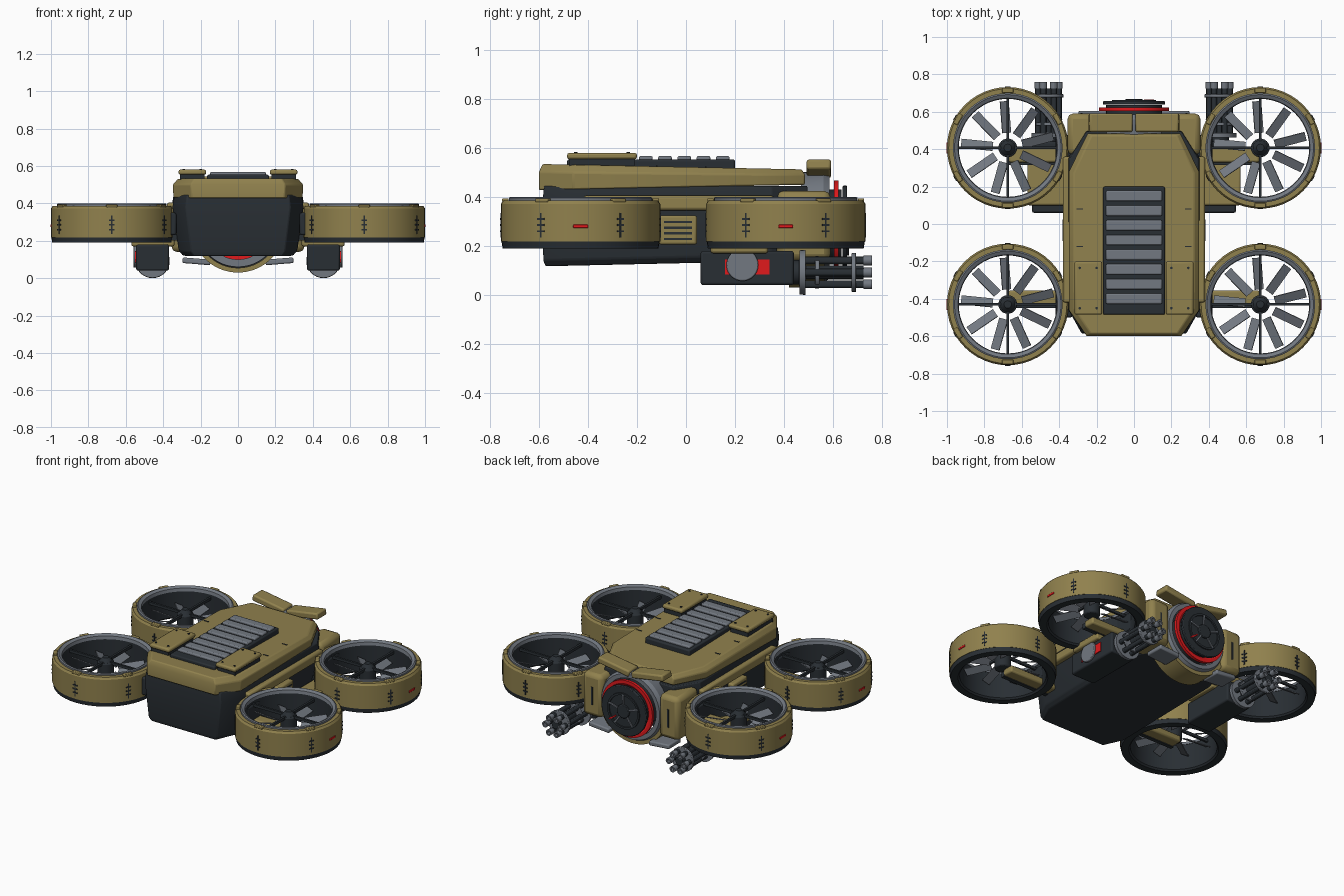
import bpy, bmesh
from math import sin, cos, pi, radians
from mathutils import Vector

if "Cube" in bpy.data.objects:
    bpy.data.objects.remove(bpy.data.objects["Cube"])


def material(name, rgb):
    m = bpy.data.materials.new(name)
    m.diffuse_color = (*rgb, 1)
    m.use_nodes = True
    m.node_tree.nodes["Principled BSDF"].inputs["Base Color"].default_value = m.diffuse_color
    return m


GOLD = material("olive_gold", (0.28, 0.22, 0.075))
DARK = material("dark_metal", (0.022, 0.028, 0.034))
GREY = material("grey_metal", (0.17, 0.19, 0.22))
RED = material("red_accent", (0.75, 0.01, 0.012))
Y_AXIS, X_AXIS = (-pi / 2, 0, 0), (0, pi / 2, 0)


def finish(bm, name, mat, loc=(0, 0, 0), rot=(0, 0, 0), bevel=0):
    bmesh.ops.recalc_face_normals(bm, faces=bm.faces)
    me = bpy.data.meshes.new(name)
    bm.to_mesh(me)
    bm.free()
    me.materials.append(mat)
    ob = bpy.data.objects.new(name, me)
    bpy.context.collection.objects.link(ob)
    ob.location, ob.rotation_euler = loc, rot
    if bevel:
        b = ob.modifiers.new("bevel", 'BEVEL')
        b.width, b.segments, b.limit_method = bevel, 2, 'ANGLE'
    return ob


def box(name, c, d, mat, rot=(0, 0, 0), bevel=0):
    bm = bmesh.new()
    bmesh.ops.create_cube(bm, size=1)
    bmesh.ops.scale(bm, vec=d, verts=bm.verts)
    return finish(bm, name, mat, c, rot, bevel)


def span(name, x, y, z, mat, bevel=0):
    """Box given by its ranges on each axis."""
    r = (x, y, z)
    return box(name, [(a + b) / 2 for a, b in r], [abs(b - a) for a, b in r], mat, bevel=bevel)


def cyl(name, c, r, depth, mat, rot=(0, 0, 0), seg=32, bevel=0, r2=None):
    bm = bmesh.new()
    bmesh.ops.create_cone(bm, cap_ends=True, segments=seg, radius1=r,
                          radius2=r if r2 is None else r2, depth=depth)
    return finish(bm, name, mat, c, rot, bevel)


def lathe(name, profile, mat, loc=(0, 0, 0), rot=(0, 0, 0), seg=48, a0=0, a1=360):
    """Closed (radius, height) profile turned about z, fully or in part."""
    bm = bmesh.new()
    full = a1 - a0 == 360
    rings = []
    for i in range(seg if full else seg + 1):
        a = radians(a0 + (a1 - a0) * i / seg)
        rings.append([bm.verts.new((r * cos(a), r * sin(a), z)) for r, z in profile])
    n = len(profile)
    for i in range(seg):
        p, q = rings[i], rings[(i + 1) % len(rings)]
        for j in range(n):
            bm.faces.new((p[j], p[(j + 1) % n], q[(j + 1) % n], q[j]))
    if not full:
        bm.faces.new(rings[0])
        bm.faces.new(rings[-1])
    return finish(bm, name, mat, loc, rot)


def shell(name, half, levels, mat, bevel=0):
    """Mirrored plan outline stacked at levels of (x scale, y scale, z, slope along y)."""
    plan = half + [(-x, y) for x, y in reversed(half)]
    bm = bmesh.new()
    rings = [[bm.verts.new((x * sx, y * sy, z + k * y)) for x, y in plan]
             for sx, sy, z, k in levels]
    n = len(plan)
    for p, q in zip(rings, rings[1:]):
        for j in range(n):
            bm.faces.new((p[j], p[(j + 1) % n], q[(j + 1) % n], q[j]))
    bm.faces.new(rings[0])
    bm.faces.new(rings[-1])
    return finish(bm, name, mat, bevel=bevel)


# Hull and top cover
shell("hull", [(.28, -.585), (.35, -.46), (.355, .35), (.26, .5)],
      [(.84, .98, .13, .022), (.9, .995, .155, .022), (1, 1, .38, 0), (.97, .99, .445, 0)], DARK, .006)
shell("top_cover", [(.25, -.6), (.345, -.46), (.345, .28), (.245, .485)],
      [(1, 1, .44, .02), (1.01, 1, .495, -.01), (.93, .975, .522, -.02)], GOLD, .006)
span("vent_base", (-.165, .165), (-.485, .2), (.5, .553), DARK, .008)
for i in range(8):
    box("vent_slat", (0, .15 - i * .0785, .556), (.3, .056, .022), GREY, bevel=.007)

for s in (1, -1):
    # Hull side panels with louvres
    span("side_sill", (s * .3, s * .38), (-.42, .36), (.345, .405), GOLD, .012)
    span("louvre_frame", (s * .33, s * .38), (-.11, .045), (.205, .325), GOLD, .01)
    for i in range(4):
        span("louvre_slot", (s * .37, s * .383), (-.09, .025), (.224 + i * .023, .233 + i * .023), DARK)
    # Top hatches with bolts and cover seams
    span("hatch_gasket", (s * .18, s * .31), (-.475, -.21), (.5, .556), DARK)
    span("hatch", (s * .17, s * .318), (-.485, -.2), (.553, .58), GOLD, .01)
    for y in (-.45, -.235):
        for x in (.2, .29):
            cyl("hatch_bolt", (s * x, y, .581), .007, .006, DARK, seg=10)
    for y in (-.12, .08):
        box("cover_seam", (s * .29, y, .523 - .02 * y), (.035, .006, .004), DARK)
    # Cheeks, visor and plates around the sensor eye
    span("eye_cheek", (s * .21, s * .355), (.37, .59), (.14, .425), GOLD, .028)
    span("cheek_slot", (s * .275, s * .287), (.58, .593), (.22, .34), DARK)
    box("visor", (s * .125, .542, .515), (.235, .1, .042), GOLD, (0, -s * .16, 0), .01)
    box("visor_strut", (s * .06, .56, .485), (.014, .02, .07), GREY)
    box("chin_plate", (s * .222, .54, .09), (.15, .13, .03), GREY, (0, -s * .08, 0), .008)

# Sensor eye on the end of the hull
E = (0, 0, .28)
lathe("eye_cradle", [(.25, .42), (.25, .565), (.225, .565), (.225, .42)], GOLD, E, Y_AXIS, 24, 25, 155)
lathe("eye_housing", [(.22, .47), (.228, .56), (.215, .585), (.188, .585), (.18, .47)], GREY, E, Y_AXIS)
cyl("eye_core", (0, .55, .28), .15, .17, DARK, Y_AXIS)
lathe("eye_red_ring", [(.187, .603), (.187, .622), (.168, .622), (.14, .603)], RED, E, Y_AXIS)
cyl("eye_disc", (0, .648, .28), .166, .018, DARK, Y_AXIS, 48, .004)
lathe("eye_disc_ridge", [(.12, .65), (.118, .664), (.105, .664), (.103, .65)], DARK, E, Y_AXIS)
cyl("eye_lens", (0, .66, .28), .045, .018, DARK, Y_AXIS, 24, .004)
for i in range(5):
    a = 2 * pi * i / 5 + .3
    box("eye_spoke", (.075 * cos(a), .66, .28 + .075 * sin(a)), (.07, .008, .01), GREY, (0, -a, 0))
box("eye_marker", (.08, .662, .22), (.06, .008, .009), RED, (0, radians(35), 0))


def rotor(cx, cy, s):
    """Ducted fan; s is the outward side."""
    c = (cx, cy, 0)
    lathe("duct_band", [(.325, .218), (.325, .372), (.316, .385), (.29, .385), (.29, .218)], GOLD, c)
    lathe("duct_lip", [(.293, .37), (.293, .396), (.285, .4), (.266, .39), (.262, .37)], GREY, c)
    lathe("duct_liner", [(.292, .372), (.265, .372), (.262, .2), (.272, .19), (.318, .19), (.323, .22), (.292, .22)], DARK, c)
    for i in range(6):
        a = radians(30 + 60 * i)
        u = Vector((cos(a), sin(a), 0))
        p = Vector(c) + u * .324
        box("rim_tab", Vector((cx, cy, .386)) + u * .307, (.026, .06, .016), GOLD, (0, 0, a), .004)
        box("band_seam", p + Vector((0, 0, .285)), (.006, .007, .1), DARK, (0, 0, a))
        for z in (.26, .285, .31):
            box("seam_stitch", p + Vector((0, 0, z)), (.008, .032, .008), DARK, (0, 0, a))
    box("band_light", (cx + s * .322, cy, .28), (.012, .06, .014), RED, bevel=.003)
    # Fan blades, hub and guard cross
    for i in range(9):
        a = 2 * pi * i / 9 + .25
        box("fan_blade", (cx + .165 * cos(a), cy + .165 * sin(a), .29), (.17, .052, .006), GREY,
            (radians(28), 0, a))
    cyl("fan_hub", (cx, cy, .3), .05, .1, DARK, seg=24, bevel=.008)
    cyl("hub_cap", (cx, cy, .36), .045, .03, DARK, seg=24, r2=.02)
    box("guard_bar", (cx, cy, .345), (.53, .014, .018), DARK)
    box("guard_bar", (cx, cy, .345), (.014, .53, .018), DARK)


for s in (1, -1):
    for y, ya in ((.407, .375), (-.43, -.39)):
        rotor(s * .675, y, s)
        # Support arms under the fans
        span("rotor_arm", (s * .3, s * .67), (ya - .045, ya + .035), (.205, .25), GOLD, .01)
        span("arm_spar", (s * .3, s * .67), (ya - .06, ya - .035), (.2, .235), DARK)
        span("duct_mount", (s * .33, s * .42), (y - .07, y + .07), (.23, .35), DARK, .01)

    # Rotary guns slung under the rear arms
    g = s * .457
    span("gun_pylon", (s * .34, s * .57), (.1, .335), (.17, .215), GOLD, .01)
    span("gun_box", (g - .088, g + .088), (.06, .44), (.04, .18), DARK, .01)
    span("gun_red_plate", (g + s * .07, g + s * .094), (.16, .34), (.083, .145), RED)
    cyl("gun_pivot", (g + s * .09, .23, .122), .065, .026, GREY, X_AXIS, 32, .005)
    cyl("gun_neck", (g, .45, .092), .05, .06, DARK, Y_AXIS)
    lathe("gun_collar", [(.09, -.012), (.092, .012), (.02, .014), (.02, -.014)], GREY, (g, .475, .092), Y_AXIS, 32)
    cyl("gun_spindle", (g, .6, .092), .028, .25, DARK, Y_AXIS, 16)
    for y, r in ((.535, .066), (.685, .08)):
        cyl("barrel_clamp", (g, y, .092), r, .018, GREY, Y_AXIS, 24, .003)
    for i in range(6):
        a = pi * i / 3
        x, z = g + .056 * cos(a), .092 + .056 * sin(a)
        cyl("gun_barrel", (x, .6, z), .016, .26, DARK, Y_AXIS, 12)
        lathe("barrel_muzzle", [(.02, .725), (.02, .758), (.011, .758), (.011, .725)], GREY, (x, 0, z), Y_AXIS, 12)

# Smooth shading with sharp edges kept
bpy.ops.object.select_all(action='SELECT')
bpy.context.view_layer.objects.active = bpy.context.selected_objects[0]
bpy.ops.object.shade_smooth_by_angle(angle=radians(30))
